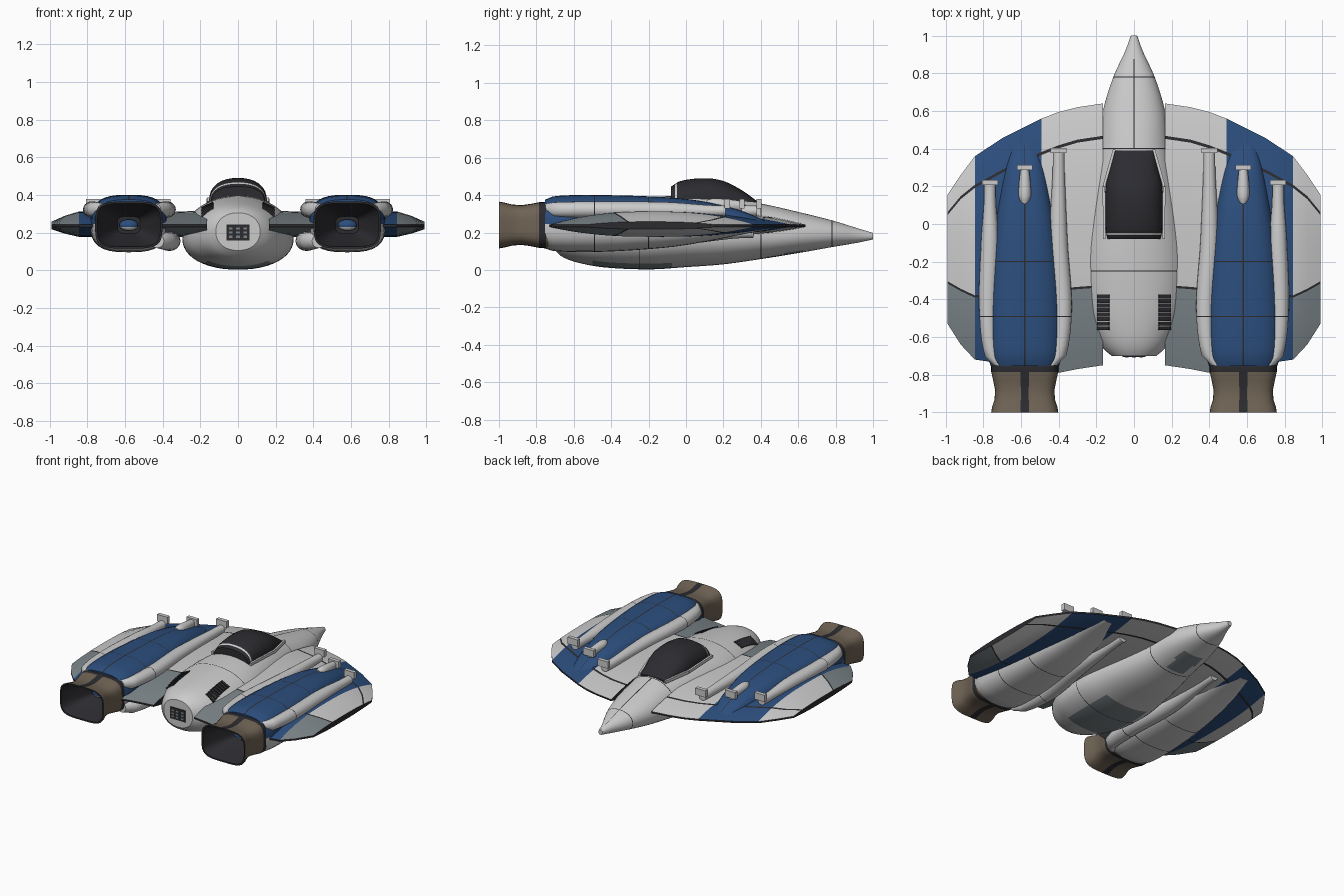
import bpy, bmesh, math
from mathutils import Vector, Matrix

cube = bpy.data.objects.get("Cube")
if cube:
    bpy.data.objects.remove(cube, do_unlink=True)


def material(name, rgb):
    m = bpy.data.materials.new(name)
    m.use_nodes = True
    m.diffuse_color = (*rgb, 1)
    m.node_tree.nodes["Principled BSDF"].inputs["Base Color"].default_value = (*rgb, 1)
    return m


MATS = [material("hull white", (0.6, 0.6, 0.6)),
        material("stripe blue", (0.025, 0.076, 0.205)),
        material("flap grey", (0.2, 0.235, 0.25)),
        material("dark trim", (0.025, 0.025, 0.03)),
        material("nozzle brown", (0.16, 0.125, 0.09))]
WHITE, BLUE, GREY, DARK, BROWN = range(5)


def finish(name, bm, rule):
    """Turn a bmesh into an object, colouring faces by a rule on their centres."""
    bmesh.ops.recalc_face_normals(bm, faces=bm.faces)
    for f in bm.faces:
        f.material_index = rule(f.calc_center_median(), f.normal)
    me = bpy.data.meshes.new(name)
    bm.to_mesh(me)
    bm.free()
    ob = bpy.data.objects.new(name, me)
    bpy.context.collection.objects.link(ob)
    for m in MATS:
        me.materials.append(m)
    bpy.ops.object.select_all(action='DESELECT')
    ob.select_set(True)
    bpy.context.view_layer.objects.active = ob
    bpy.ops.object.shade_smooth_by_angle(angle=math.radians(35))
    return ob


def curve(keys, y):
    """Smooth interpolation of key rows (y, values...) sorted by rising y."""
    i = next((k for k in range(len(keys) - 2) if y <= keys[k + 1][0]), len(keys) - 2)
    a, b = keys[i], keys[i + 1]
    p, q = keys[max(i - 1, 0)], keys[min(i + 2, len(keys) - 1)]
    d = b[0] - a[0]
    t = (y - a[0]) / d
    out = []
    for k in range(1, len(a)):
        m0 = (b[k] - p[k]) / (b[0] - p[0]) * d
        m1 = (q[k] - a[k]) / (q[0] - a[0]) * d
        c = b[k] - a[k]
        out.append(a[k] + t * m0 + t * t * (3 * c - 2 * m0 - m1) + t ** 3 * (m0 + m1 - 2 * c))
    return out


def lerp(table, x):
    for (x0, *a), (x1, *b) in zip(table, table[1:]):
        if x <= x1 + 1e-6:
            t = (x - x0) / (x1 - x0)
            return [u + (v - u) * t for u, v in zip(a, b)]


def bridge(bm, rings):
    for a, b in zip(rings, rings[1:]):
        for i in range(len(a)):
            j = (i + 1) % len(a)
            bm.faces.new((a[i], a[j], b[j], b[i]))
    bm.faces.new(rings[0])
    bm.faces.new(rings[-1])


def ring(bm, y, x, z, w, up, down, power, segs, ridge=False):
    """One rounded cross-section, optionally with a narrow strip along the ridge."""
    angles = [2 * math.pi * i / segs for i in range(segs)]
    if ridge:
        angles = sorted([a for a in angles if abs(a - math.pi / 2) > 0.01]
                        + [math.pi / 2 - 0.02, math.pi / 2 + 0.02])
    verts = []
    for a in angles:
        c, s = math.cos(a), math.sin(a)
        r = (abs(c) ** power + abs(s) ** power) ** (-1 / power)
        verts.append(bm.verts.new((x + w * c * r, y, z + (up if s > 0 else down) * s * r)))
    return verts


def loft(name, keys, rule, power=2, segs=32, seams=(), ridge=False, steps=28):
    """Body along y from rows (y, x, z_mid, half_width, z_top, z_bottom)."""
    y0, y1 = keys[0][0], keys[-1][0]
    ys = [y0 + (y1 - y0) * i / steps for i in range(steps + 1)]
    ys = [y for y in ys if all(abs(y - s) > 0.008 for s in seams)]
    ys = sorted(ys + [s + d for s in seams for d in (-0.0025, 0.0025)])
    bm = bmesh.new()
    rings = []
    for y in ys:
        x, z, w, top, bot = curve(keys, y)
        rings.append(ring(bm, y, x, z, w, top - z, z - bot, power, segs, ridge))
    bridge(bm, rings)

    def with_seams(c, n):
        return DARK if any(abs(c.y - s) < 0.002 for s in seams) else rule(c, n)
    return finish(name, bm, with_seams)


def bar(name, p, q, width, height, mat):
    """Box running from p to q."""
    p, q = Vector(p), Vector(q)
    d = q - p
    rot = d.to_track_quat('X', 'Z').to_matrix().to_4x4()
    bm = bmesh.new()
    bmesh.ops.create_cube(bm, size=1, matrix=Matrix.Translation((p + q) / 2) @ rot
                          @ Matrix.Diagonal((d.length, width, height, 1)))
    return finish(name, bm, lambda c, n: mat)


# Fuselage with belly panels
BODY_POWER = 2.15
BODY = [(-0.70, 0, 0.205, 0.118, 0.305, 0.105), (-0.67, 0, 0.195, 0.155, 0.325, 0.075),
        (-0.6, 0, 0.185, 0.205, 0.348, 0.045), (-0.45, 0, 0.17, 0.272, 0.37, 0.015),
        (-0.2, 0, 0.165, 0.295, 0.39, 0.003), (0, 0, 0.165, 0.272, 0.395, 0.015),
        (0.2, 0, 0.17, 0.235, 0.385, 0.03), (0.4, 0, 0.18, 0.195, 0.355, 0.058),
        (0.6, 0, 0.188, 0.165, 0.31, 0.09), (0.78, 0, 0.188, 0.11, 0.265, 0.122),
        (0.92, 0, 0.183, 0.046, 0.222, 0.146), (1.0, 0, 0.18, 0.017, 0.198, 0.163)]


def body_rule(c, n):
    if n.z < -0.5 and (abs(c.x) < 0.17 and -0.5 < c.y < -0.08 or abs(c.x) < 0.08 and 0.42 < c.y < 0.62):
        return GREY
    return DARK if n.z > 0.5 and abs(c.x) < 0.0005 and c.y > 0.4 else WHITE


loft("fuselage", BODY, body_rule, power=BODY_POWER, segs=48, ridge=True, steps=68,
     seams=(-0.25, 0.4, 0.78))


def body_top(x, y):
    _, z, w, top, _ = curve(BODY, y)
    return z + (top - z) * (1 - (x / w) ** BODY_POWER) ** (1 / BODY_POWER)


# Tail grille
bar("tail_grille", (-0.062, -0.702, 0.2), (0.062, -0.702, 0.2), 0.008, 0.085, DARK)
for x in (-0.038, 0, 0.038):
    for z in (0.178, 0.2, 0.222):
        bar("tail_grille_slot", (x - 0.01, -0.706, z), (x + 0.01, -0.706, z), 0.005, 0.012, GREY)

# Canopy with a light rear hoop
loft("canopy", [(-0.08, 0, 0.37, 0.14, 0.445, 0.34), (-0.03, 0, 0.37, 0.15, 0.475, 0.34),
                (0.1, 0, 0.37, 0.153, 0.49, 0.34), (0.2, 0, 0.365, 0.15, 0.475, 0.33),
                (0.3, 0, 0.355, 0.125, 0.425, 0.32), (0.39, 0, 0.345, 0.1, 0.36, 0.32)],
     lambda c, n: WHITE if -0.064 < c.y < -0.049 else DARK, power=2.3, steps=45)

# Wing planform rows: x, leading edge, slat line, flap line, trailing edge, upper thickness
WING = [(0.165, 0.64, 0.46, -0.33, -0.75, 0.075), (0.3, 0.62, 0.44, -0.34, -0.77, 0.07),
        (0.4, 0.595, 0.41, -0.35, -0.79, 0.065), (0.49, 0.56, 0.375, -0.355, -0.77, 0.065),
        (0.7, 0.455, 0.28, -0.37, -0.74, 0.07), (0.845, 0.36, 0.2, -0.385, -0.72, 0.07),
        (0.92, 0.26, 0.14, -0.35, -0.64, 0.047), (0.99, 0.155, 0.055, -0.31, -0.53, 0.016)]


def wing(name, s):
    bm = bmesh.new()
    loops = []
    for x in [r[0] for r in WING]:
        le, slat, flap, te, t = lerp(WING, x)
        marks = [le, slat + 0.008, slat - 0.008, flap + 0.006, flap - 0.006, te]
        ys = [le]
        for a, b, n in zip(marks, marks[1:], (5, 1, 10, 1, 5)):
            ys += [a + (b - a) * i / n for i in range(1, n + 1)]
        h = [0.007 + t * (1 - abs(2 * (le - y) / (le - te) - 1) ** 2.5) for y in ys]
        pts = [(y, 0.235 + k) for y, k in zip(ys, h)]
        pts += [(y, 0.235 - 0.75 * k) for y, k in zip(ys[::-1], h[::-1])]
        loops.append([bm.verts.new((s * x, y, z)) for y, z in pts])
    bridge(bm, loops)

    def rule(c, n):
        x = min(abs(c.x), 0.99)
        le, slat, flap, te, t = lerp(WING, x)
        if abs(n.z) < 0.3 or abs(c.y - slat) < 0.006 or abs(c.y - flap) < 0.005:
            return DARK
        if 0.49 < x < 0.845:
            return BLUE
        return GREY if c.y < flap else WHITE
    finish(name, bm, rule)


def nozzle(name, cx):
    """Flared exhaust with a dark hollow inside."""
    bm = bmesh.new()
    rows = [(-0.72, 0.17, 0.12), (-0.748, 0.178, 0.125), (-0.785, 0.178, 0.122), (-0.83, 0.168, 0.113),
            (-0.88, 0.158, 0.106), (-0.93, 0.16, 0.11), (-0.97, 0.173, 0.12), (-1.0, 0.178, 0.125),
            (-1.0, 0.168, 0.115), (-0.9, 0.135, 0.09), (-0.78, 0.06, 0.045)]
    bridge(bm, [ring(bm, y, cx, 0.24, w, h, h, 4, 48) for y, w, h in rows])

    def rule(c, n):
        inside = (c.x - cx) * n.x + (c.z - 0.24) * n.z < 0 or n.y < -0.9
        stripe = abs(c.x - cx) < 0.02
        return DARK if inside or stripe or -0.785 < c.y < -0.74 else BROWN
    finish(name, bm, rule)


CX = 0.58
# Gun pods: name, front x, rear x, front y, front z, rear z, rear half-width, rear half-height
PODS = [("inner_upper", 0.4, 0.378, 0.38, 0.315, 0.322, 0.048, 0.044),
        ("outer_upper", 0.765, 0.775, 0.21, 0.315, 0.322, 0.047, 0.044),
        ("inner_lower", 0.4, 0.365, 0.36, 0.2, 0.155, 0.06, 0.052)]

for side, s in (("left", 1), ("right", -1)):
    wing(side + "_wing", s)
    nozzle(side + "_nozzle", s * CX)
    bm = bmesh.new()
    bmesh.ops.create_uvsphere(bm, u_segments=20, v_segments=10, radius=1,
                              matrix=Matrix.Translation((s * CX, -0.8, 0.24))
                              @ Matrix.Diagonal((0.05, 0.03, 0.03, 1)))
    finish(side + "_exhaust_core", bm, lambda c, n: BLUE if c.z > 0.235 else WHITE)

    # Engine nacelle, blue above and white below
    loft(side + "_nacelle",
         [(-0.755, s * CX, 0.245, 0.18, 0.375, 0.115), (-0.7, s * CX, 0.245, 0.198, 0.395, 0.1),
          (-0.45, s * CX, 0.245, 0.202, 0.4, 0.097), (-0.1, s * CX, 0.245, 0.175, 0.388, 0.12),
          (0.1, s * CX, 0.24, 0.145, 0.365, 0.15), (0.3, s * CX, 0.235, 0.105, 0.315, 0.19),
          (0.44, s * CX, 0.235, 0.06, 0.255, 0.215)],
         lambda c, n: DARK if n.z > 0.5 and abs(abs(c.x) - CX) < 0.001
         else BLUE if c.z > 0.24 else WHITE,
         power=2.9, segs=40, seams=(-0.49, -0.2), ridge=True)

    # Slim gun pods along the flanks
    for pod, x0, x1, front, z0, z1, w, h in PODS:
        zm = (z0 + z1) / 2
        rows = [(-0.75, x1 * 0.7 + CX * 0.3, z1, w * 0.6, h * 0.7), (-0.7, x1 * 0.9 + CX * 0.1, z1, w * 0.8, h * 0.9),
                (-0.45, x1, z1, w, h), (-0.1, x0, zm, w, h),
                (front - 0.1, x0, z0, 0.032, 0.032), (front, x0, z0, 0.03, 0.028)]
        loft(f"{side}_{pod}_pod", [(y, s * x, z, a, z + b, z - b) for y, x, z, a, b in rows],
             lambda c, n: WHITE, segs=20, seams=(-0.49,), steps=22)

    # Middle gun and the three crosswise muzzle blocks
    loft(side + "_middle_gun", [(0.11, s * CX, 0.355, 0.015, 0.372, 0.33),
                                (0.14, s * CX, 0.35, 0.032, 0.382, 0.32),
                                (0.22, s * CX, 0.348, 0.03, 0.378, 0.315),
                                (0.3, s * CX, 0.345, 0.022, 0.368, 0.31)],
         lambda c, n: WHITE, segs=16, steps=10)
    for x, y in ((0.4, 0.39), (CX, 0.3), (0.765, 0.22)):
        bar(side + "_muzzle_block", (s * x - 0.042, y, 0.353), (s * x + 0.042, y, 0.353), 0.028, 0.05, WHITE)

    # Deck vents
    for i in range(8):
        y = -0.385 - i * 0.024
        a, b = s * 0.13, s * 0.192
        bar(side + "_vent_slat", (a, y, body_top(abs(a), y)), (b, y, body_top(abs(b), y)),
            0.02, 0.016, DARK)

    # Canopy rails
    bar(side + "_windshield_rail", (s * 0.105, 0.395, 0.35), (s * 0.16, 0.2, 0.367), 0.014, 0.022, WHITE)
    bar(side + "_canopy_rail", (s * 0.16, 0.2, 0.367), (s * 0.157, -0.08, 0.375), 0.014, 0.02, WHITE)
